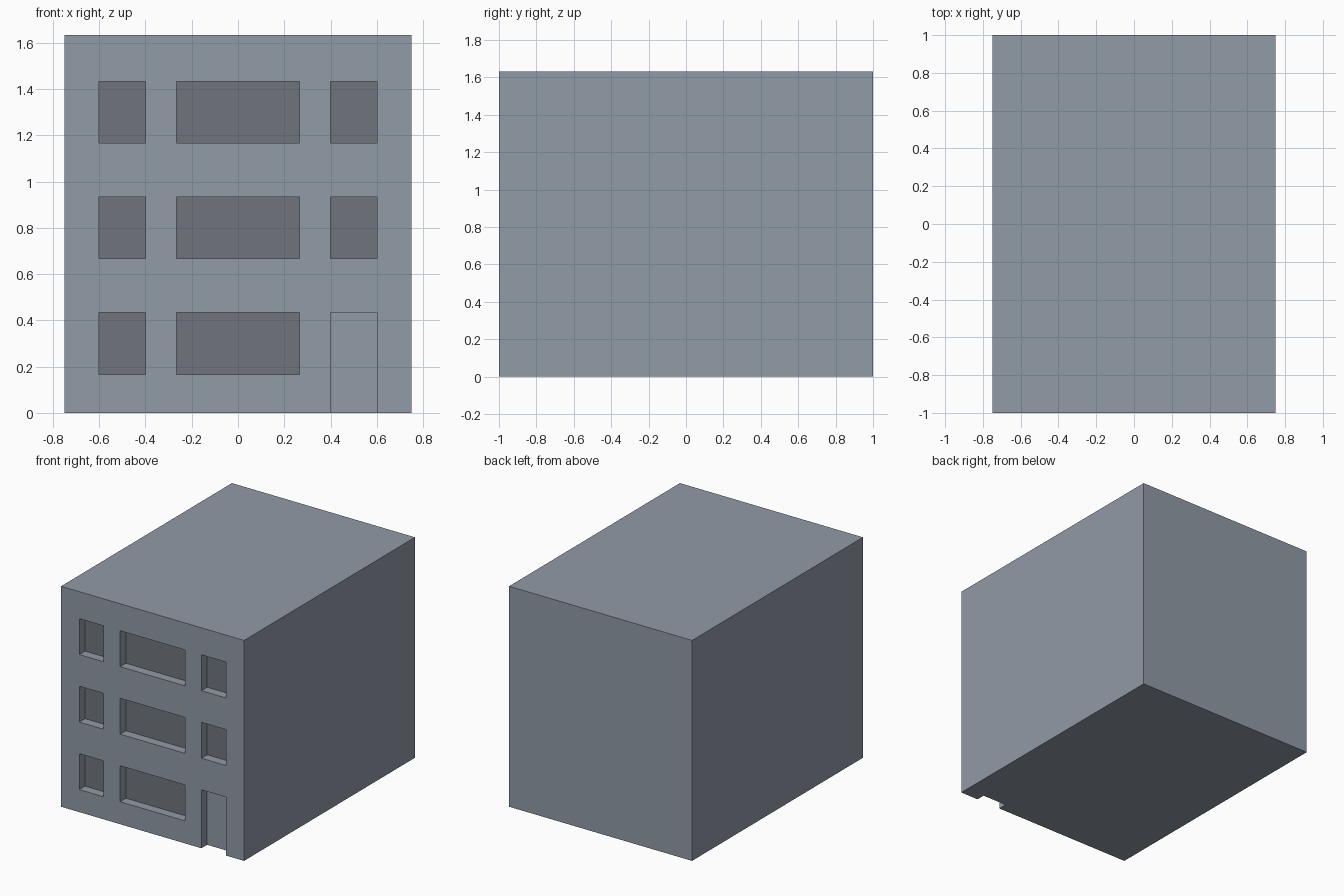
import bpy

if "Cube" in bpy.data.objects:
    bpy.data.objects.remove(bpy.data.objects["Cube"])

W, D, H = 1.5, 2.0, 1.633      # building size
RECESS, PANE = 0.067, 0.02     # window recess and glass thickness
FRONT = -D / 2


def material(name, rgb):
    mat = bpy.data.materials.new(name)
    mat.diffuse_color = (*rgb, 1)
    mat.use_nodes = True
    mat.node_tree.nodes["Principled BSDF"].inputs["Base Color"].default_value = mat.diffuse_color
    return mat


def box(name, x0, x1, y0, y1, z0, z1, mat=None):
    bpy.ops.mesh.primitive_cube_add(
        size=1, location=((x0 + x1) / 2, (y0 + y1) / 2, (z0 + z1) / 2))
    ob = bpy.context.object
    ob.name = name
    ob.scale = (x1 - x0, y1 - y0, z1 - z0)
    bpy.ops.object.transform_apply(location=False, rotation=False, scale=True)
    if mat:
        ob.data.materials.append(mat)
    return ob


def cut(target, name, x0, x1, z0, z1, depth):
    cutter = box(name, x0, x1, FRONT - 0.1, FRONT + depth, z0, z1, wall)
    cutter.hide_render = True
    cutter.display_type = 'WIRE'
    mod = target.modifiers.new(name, 'BOOLEAN')
    mod.operation = 'DIFFERENCE'
    mod.solver = 'EXACT'
    mod.object = cutter


wall = material("blue_grey_wall", (0.285, 0.325, 0.385))
glass = material("dark_glass", (0.163, 0.178, 0.2))

# Main block
building = box("building", -W / 2, W / 2, FRONT, D / 2, 0, H, wall)

# Windows on three floors; the door takes the right-hand ground floor bay
bays = {"left": (-0.6, -0.4), "middle": (-0.265, 0.265), "right": (0.4, 0.6)}
for floor in range(3):
    z0 = 0.167 + 0.5 * floor
    z1 = z0 + 0.266
    for side, (x0, x1) in bays.items():
        if floor == 0 and side == "right":
            continue
        tag = f"{side}_{floor + 1}"
        cut(building, "window_cutter_" + tag, x0, x1, z0, z1, RECESS + PANE)
        box("window_pane_" + tag, x0, x1,
            FRONT + RECESS, FRONT + RECESS + PANE, z0, z1, glass)

# Recessed doorway
cut(building, "door_cutter", 0.4, 0.6, -0.1, 0.433, RECESS)
